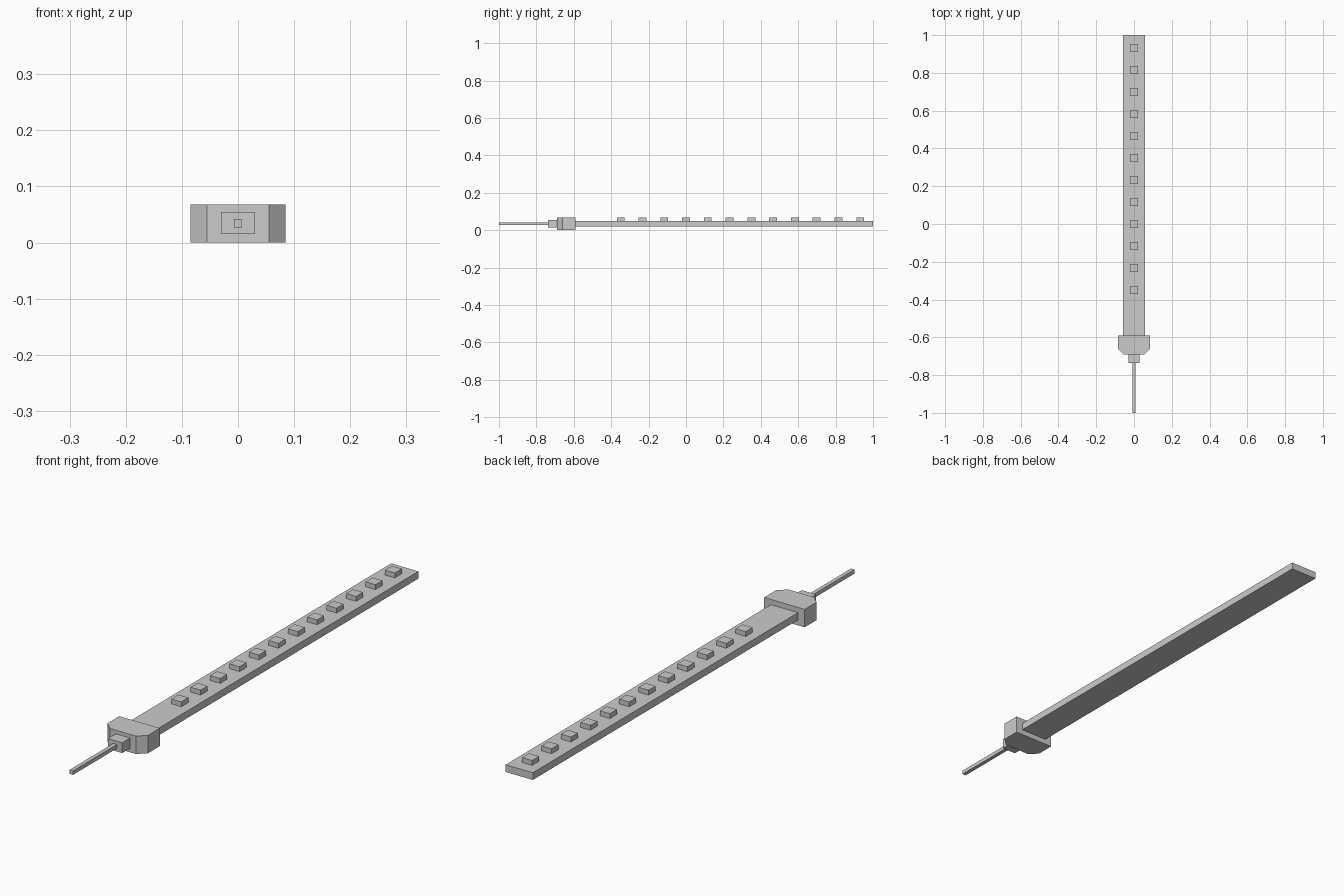
import bpy
import bmesh

if "Cube" in bpy.data.objects:
    bpy.data.objects.remove(bpy.data.objects["Cube"])

Z_MID = 0.034


def prism(name, outline, z0, z1):
    """Extrude an xy outline from z0 to z1."""
    bm = bmesh.new()
    face = bm.faces.new([bm.verts.new((x, y, z0)) for x, y in outline])
    top = bmesh.ops.extrude_face_region(bm, geom=[face])["geom"]
    verts = [v for v in top if isinstance(v, bmesh.types.BMVert)]
    bmesh.ops.translate(bm, verts=verts, vec=(0, 0, z1 - z0))
    bmesh.ops.recalc_face_normals(bm, faces=bm.faces)
    mesh = bpy.data.meshes.new(name)
    bm.to_mesh(mesh)
    bm.free()
    obj = bpy.data.objects.new(name, mesh)
    bpy.context.collection.objects.link(obj)
    return obj


def box(name, half_width, y0, y1, z0, z1):
    w = half_width
    return prism(name, [(-w, y0), (w, y0), (w, y1), (-w, y1)], z0, z1)


# Flat light strip
box("strip_board", 0.057, -0.59, 1.0, 0.0205, 0.048)

# Row of small lamps along the top
lamp_count, lamp_spacing, lamp_half = 12, 0.1164, 0.021
for i in range(lamp_count):
    y = -0.349 + i * lamp_spacing
    box(f"lamp_{i + 1:02d}", lamp_half, y - lamp_half, y + lamp_half, 0.048, 0.0665)

# Connector with chamfered front corners
right_side = [(0.055, -0.69), (0.085, -0.661), (0.085, -0.59)]
left_side = [(-x, y) for x, y in reversed(right_side)]
prism("connector", right_side + left_side, 0.0, 2 * Z_MID)

# Strain relief and cable
box("strain_relief", 0.03, -0.737, -0.69, Z_MID - 0.019, Z_MID + 0.02)
box("cable", 0.0075, -1.0, -0.737, Z_MID - 0.0075, Z_MID + 0.0075)
